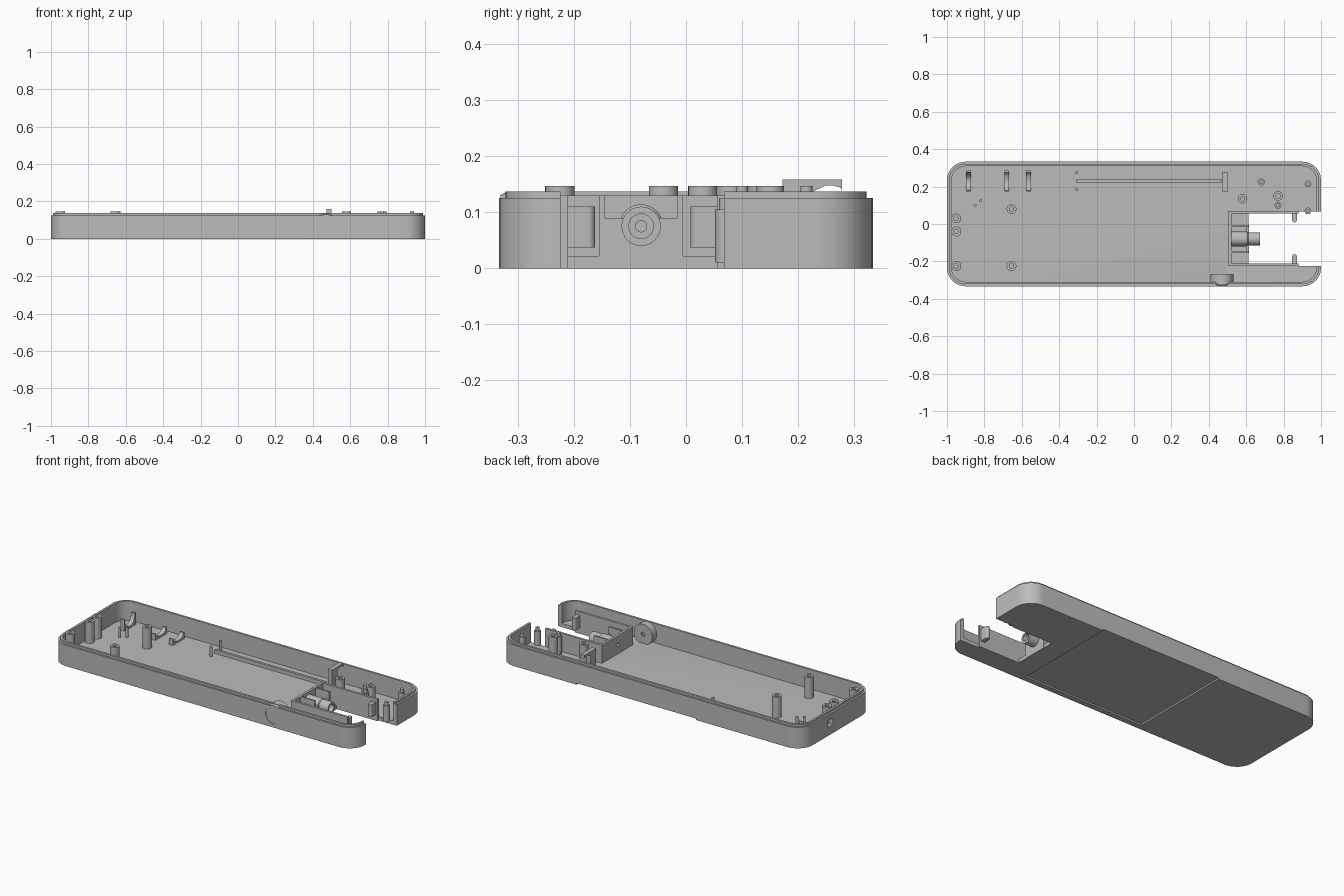
import bpy, bmesh, math
from mathutils import Matrix

if "Cube" in bpy.data.objects:
    bpy.data.objects.remove(bpy.data.objects["Cube"], do_unlink=True)

grey = bpy.data.materials.new("plain grey")
grey.use_nodes = True
COLOUR = (0.5, 0.5, 0.5, 1)
grey.diffuse_color = COLOUR
grey.node_tree.nodes["Principled BSDF"].inputs["Base Color"].default_value = COLOUR

FLOOR = 0.022
UP = Matrix.Identity(4)
ALONG_X = Matrix.Rotation(math.pi / 2, 4, "Y")
ALONG_Y = Matrix.Rotation(-math.pi / 2, 4, "X")


def finish(name, bm, smooth=True):
    bmesh.ops.recalc_face_normals(bm, faces=bm.faces)
    mesh = bpy.data.meshes.new(name)
    bm.to_mesh(mesh)
    bm.free()
    mesh.materials.append(grey)
    obj = bpy.data.objects.new(name, mesh)
    bpy.context.collection.objects.link(obj)
    if smooth:
        shade(obj)
    return obj


def shade(obj):
    bpy.ops.object.select_all(action="DESELECT")
    obj.select_set(True)
    bpy.context.view_layer.objects.active = obj
    bpy.ops.object.shade_smooth_by_angle(angle=math.radians(30))


def loft(name, loops, matrix=UP):
    """Skin a stack of closed loops and cap both ends."""
    bm = bmesh.new()
    rings = [[bm.verts.new(matrix @ p) for p in loop] for loop in loops]
    for a, b in zip(rings, rings[1:]):
        for i in range(len(a)):
            j = (i + 1) % len(a)
            bm.faces.new((a[i], a[j], b[j], b[i]))
    bm.faces.new(rings[0])
    bm.faces.new(rings[-1])
    return finish(name, bm)


def box(name, x0, x1, y0, y1, z0, z1):
    bm = bmesh.new()
    bmesh.ops.create_cube(bm, size=1)
    for v in bm.verts:
        v.co = ((x0 + x1) / 2 + v.co.x * (x1 - x0),
                (y0 + y1) / 2 + v.co.y * (y1 - y0),
                (z0 + z1) / 2 + v.co.z * (z1 - z0))
    return finish(name, bm, False)


def turned(name, profile, at, axis=UP, n=32):
    """Revolve (radius, distance) pairs about an axis through a point."""
    from mathutils import Vector
    loops = [[Vector((r * math.cos(t), r * math.sin(t), h))
              for t in (2 * math.pi * i / n for i in range(n))]
             for r, h in profile]
    return loft(name, loops, Matrix.Translation(at) @ axis)


def prism(name, points, x0, x1):
    """Extrude a y-z outline along x."""
    bm = bmesh.new()
    face = bm.faces.new([bm.verts.new((x0, y, z)) for y, z in points])
    out = bmesh.ops.extrude_face_region(bm, geom=[face])["geom"]
    moved = [v for v in out if isinstance(v, bmesh.types.BMVert)]
    bmesh.ops.translate(bm, verts=moved, vec=(x1 - x0, 0, 0))
    return finish(name, bm)


def rounded(inset, z, radius=0.1, steps=10):
    from mathutils import Vector
    loop = []
    for k, (sx, sy) in enumerate(((1, 1), (-1, 1), (-1, -1), (1, -1))):
        for i in range(steps + 1):
            t = math.pi / 2 * (k + i / steps)
            loop.append(Vector((sx * (1 - radius) + (radius - inset) * math.cos(t),
                                sy * (0.333 - radius) + (radius - inset) * math.sin(t), z)))
    return loop


def cut(target, cutters):
    for c in cutters:
        m = target.modifiers.new("cut", "BOOLEAN")
        m.operation, m.solver, m.object = "DIFFERENCE", "EXACT", c
        bpy.context.view_layer.objects.active = target
        bpy.ops.object.modifier_apply(modifier=m.name)
        bpy.data.objects.remove(c, do_unlink=True)
    shade(target)


# Tray shell with stepped rim
tray = loft("tray", [rounded(0, 0), rounded(0, 0.125), rounded(0.011, 0.125),
                     rounded(0.011, 0.137), rounded(0.024, 0.137), rounded(0.024, FLOOR)])
BOSS = (0.47, -0.333, 0.075)
cut(tray, [
    box("slot_cutter", 0.612, 1.1, -0.224, 0.068, -0.1, 0.3),
    box("panel_cutter", -0.3, 0.49, -0.3, 0.4, -0.1, 0.009),
    box("port_cutter", -1.1, -0.95, 0.045, 0.09, 0.05, 0.09),
    turned("dial_cutter", [(0.055, -0.1), (0.055, 0.04)], BOSS, ALONG_Y),
])

# Round recess boss on the front wall, with a small through hole
turned("dial_cup", [(0.055, 0.002), (0.061, 0.012), (0.061, 0.066), (0.013, 0.066),
                    (0.013, 0.056), (0.055, 0.056), (0.055, 0.002)], BOSS, ALONG_Y)

# Walls lining the end slot
for name, y in (("slot_wall_right", -0.224), ("slot_wall_left", 0.056)):
    box(name, 0.505, 0.88, y, y + 0.014, 0, 0.13)
back = box("slot_back_wall", 0.505, 0.52, -0.224, 0.07, 0.005, 0.13)
cut(back, [turned("hole_cutter", [(0.01, -0.1), (0.01, 0.1)], (0.51, -0.08, 0.075), ALONG_X)])
for name, y in (("divider_right", -0.155), ("divider_left", -0.015)):
    box(name, 0.515, 0.612, y, y + 0.01, 0.005, 0.13)
front = box("nozzle_plate", 0.6, 0.614, -0.155, -0.005, 0, 0.09)
cut(front, [turned("hole_cutter", [(0.022, -0.1), (0.022, 0.1)], (0.6, -0.08, 0.075), ALONG_X)])

# Stepped nozzle with a blind bore
turned("nozzle", [(0.01, 0), (0.039, 0), (0.039, 0.09), (0.035, 0.095), (0.035, 0.155),
                  (0.022, 0.155), (0.022, 0.04), (0.01, 0.04), (0.01, 0)],
       (0.518, -0.08, 0.075), ALONG_X)

# Round-ended tabs reaching into the slot
for name, root, d in (("tab_right", -0.212, 1), ("tab_left", 0.058, -1)):
    box(name, 0.845, 0.871, *sorted((root, root + d * 0.037)), 0.037, 0.11)
    turned(name + "_end", [(0.013, 0.037), (0.013, 0.11)], (0.858, root + d * 0.037, 0), n=20)

# Hollow screw posts
for x, y, r in ((-0.95, 0.03, 0.026), (-0.95, -0.04, 0.026), (-0.95, -0.225, 0.026),
                (-0.655, 0.08, 0.026), (-0.655, -0.225, 0.026), (0.58, 0.135, 0.025),
                (0.77, 0.15, 0.025)):
    turned("screw_post", [(r, 0.015), (r, 0.147), (0.012, 0.147), (0.012, 0.06)], (x, y, 0))

# Solid pins with a narrower tip
for x, y, r, tip in ((0.68, 0.225, 0.019, 0.1), (0.77, 0.1, 0.018, 0.147),
                     (0.93, 0.215, 0.018, 0.147), (0.93, 0.07, 0.018, 0.125)):
    turned("pin", [(r, 0.01), (r, tip - 0.02), (r * 0.6, tip - 0.02), (r * 0.6, tip)],
           (x, y, 0), n=24)
for x, y in ((-0.85, 0.1), (-0.82, 0.125), (-0.307, 0.185), (-0.307, 0.275)):
    turned("peg", [(0.008, 0.015), (0.008, 0.08)], (x, y, 0), n=16)

# Curved cradles
for x, top in ((-0.885, 0.09), (-0.68, 0.06), (-0.565, 0.06)):
    low = FLOOR + 0.01
    arc = [(0.228 + 0.048 * math.cos(t), top - (top - low) * math.sin(t))
           for t in (math.pi * i / 14 for i in range(15))]
    prism("cradle", [(0.175, 0.015), (0.285, 0.015), (0.285, top)] + arc + [(0.175, top)],
          x - 0.013, x + 0.013)

# Long guide rib and the hooked plate at its end
box("guide_rib", -0.31, 0.47, 0.222, 0.237, 0.015, 0.045)
hook = [(0.25 + 0.028 * math.sin(t), 0.14 + 0.008 * math.cos(t))
        for t in (math.pi / 2 * i / 6 for i in range(7))]
prism("hook_plate", [(0.172, 0.015), (0.172, 0.158), (0.278, 0.158), (0.278, 0.137)]
      + hook[::-1][1:] + [(0.222, 0.135), (0.222, 0.015)], 0.474, 0.5)
